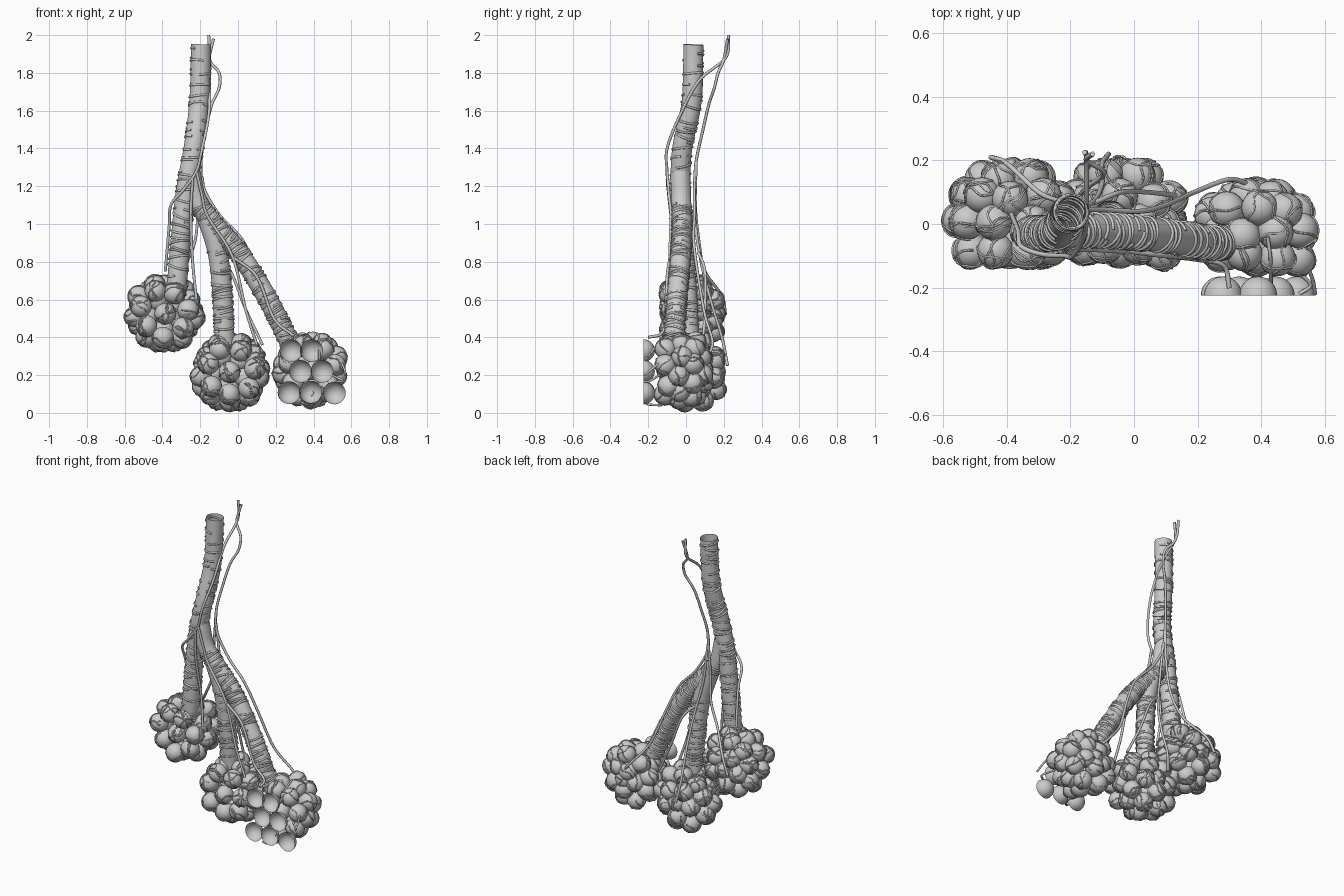
import bpy, bmesh, math, random
from mathutils import Vector, Matrix

if "Cube" in bpy.data.objects:
    bpy.data.objects.remove(bpy.data.objects["Cube"])

random.seed(4)
R = 0.057  # air sac radius


def smooth_path(pts, n=8):
    """Catmull-Rom samples through the given points."""
    p = [Vector(q) for q in pts]
    p = [2 * p[0] - p[1]] + p + [2 * p[-1] - p[-2]]
    out = []
    for i in range(1, len(p) - 2):
        a, b, c, d = p[i - 1:i + 3]
        for k in range(n):
            t = k / n
            out.append(0.5 * (2 * b + (c - a) * t + (2 * a - 5 * b + 4 * c - d) * t * t
                              + (3 * b - a - 3 * c + d) * t ** 3))
    return out + [p[-2]]


def tubes(name, paths, radius, sides=2, caps=True):
    """One mesh object holding a round tube along every path."""
    cu = bpy.data.curves.new(name, 'CURVE')
    cu.dimensions = '3D'
    cu.bevel_depth = radius
    cu.bevel_resolution = sides
    cu.use_fill_caps = caps
    for path in paths:
        sp = cu.splines.new('POLY')
        sp.points.add(len(path) - 1)
        for q, v in zip(sp.points, path):
            q.co = (*v, 1)
    tmp = bpy.data.objects.new(name + "_curve", cu)
    bpy.context.collection.objects.link(tmp)
    dg = bpy.context.evaluated_depsgraph_get()
    me = bpy.data.meshes.new_from_object(tmp.evaluated_get(dg))
    bpy.data.objects.remove(tmp)
    me.shade_smooth()
    ob = bpy.data.objects.new(name, me)
    bpy.context.collection.objects.link(ob)
    return ob


def mesh_object(name, bm):
    me = bpy.data.meshes.new(name)
    bm.to_mesh(me)
    bm.free()
    me.shade_smooth()
    ob = bpy.data.objects.new(name, me)
    bpy.context.collection.objects.link(ob)
    return ob


# Airway tubes: trunk into left branch, then right branch, then middle branch
airways = {
    "main_airway": [(-.195, .04, 1.95), (-.205, .03, 1.65), (-.235, -.02, 1.4),
                    (-.275, -.03, 1.18), (-.305, -.03, .9), (-.325, -.03, .66), (-.34, -.01, .5)],
    "right_airway": [(-.25, -.03, 1.27), (-.215, -.025, 1.12), (-.12, -.02, .99), (-.02, -.025, .88),
                     (.07, -.035, .75), (.17, -.05, .58), (.25, -.06, .42), (.31, -.05, .3)],
    "middle_airway": [(-.17, -.02, 1.05), (-.115, -.01, .88), (-.09, 0, .72), (-.078, .01, .55),
                      (-.07, .02, .36)],
}
for name, pts in airways.items():
    rad = 0.053
    path = smooth_path(pts, 10)
    tubes(name, [path], rad, 8, caps=False)
    # Muscle bands wrapped partly round the airway
    bands = []
    for i in range(1, len(path) - 4):
        if name != "main_airway" and i < 12 or random.random() < .12:
            continue
        t = (path[i + 1] - path[i]).normalized()
        tilt = Vector((random.uniform(-.25, .25), random.uniform(-.25, .25), 0))
        q = (t + tilt).to_track_quat('Z', 'Y')
        a0, span = random.uniform(0, 6.28), random.uniform(2.5, 5.8)
        arc = []
        for k in range(25):
            a = a0 + span * k / 24
            v = q @ Vector((math.cos(a), math.sin(a), 0))
            flat = (v - t * v.dot(t)).length
            arc.append(path[i] + v * (rad / flat))
        bands.append(arc)
    tubes(name + "_muscle_bands", bands, 0.006, 1)


def cluster(name, centre, layers, lines):
    """Grape-like sacs in layers (y, ring radius, count, middle sac) with capillaries."""
    c = Vector(centre)
    balls = []
    for j, (y, r, n, mid) in enumerate(layers):
        if mid:
            balls.append(c + Vector((0, y, 0)))
        for k in range(n):
            a = 2 * math.pi * (k + .5 * (j % 2) + .2) / n
            jit = Vector([random.uniform(-.012, .012) for _ in range(3)])
            jit.z = max(jit.z, -.004)
            balls.append(c + Vector((r * math.cos(a), y, r * 1.02 * math.sin(a))) + jit)
    bm = bmesh.new()
    for b in balls:
        bmesh.ops.create_uvsphere(bm, u_segments=24, v_segments=14, radius=R,
                                  matrix=Matrix.Translation(b))
    mesh_object(name + "_air_sacs", bm)
    # Capillaries wandering over the outer side of each sac
    caps = []
    mid = c + Vector((0, sum(l[0] for l in layers) / len(layers), 0))
    for b in balls:
        out = (b - mid).normalized()
        for _ in range(lines):
            axis = out.cross(Vector([random.gauss(0, 1) for _ in range(3)])).normalized()
            axis = (axis + out * random.uniform(-.5, .5)).normalized()
            side = (out - axis * out.dot(axis)).normalized()
            w, ph = random.uniform(.05, .2), random.uniform(0, 6)
            arc = []
            for k in range(15):
                a = -1.5 + 3 * k / 14
                v = side * math.cos(a) + axis.cross(side) * math.sin(a)
                v += axis * (w * math.sin(4 * a + ph))
                arc.append(b + v.normalized() * (R + .001))
            caps.append(arc)
    tubes(name + "_capillaries", caps, 0.0035, 0)


full = [(-.08, .125, 7, True), (0, .152, 9, False), (.08, .148, 9, False), (.15, .085, 5, True)]
cluster("left", (-.385, 0, .525), full, 4)
cluster("middle", (-.045, 0, .215), full, 4)
cluster("right", (.385, 0, .23),
        [(-.1, .125, 7, True), (-.03, .145, 9, False), (.04, .14, 9, False), (.085, .07, 5, True)], 2)

# Sliced-open sacs at the front of the right cluster
bm = bmesh.new()
for x, z in [(.28, .33), (.39, .33), (.33, .22), (.445, .22), (.27, .107), (.385, .11), (.51, .105)]:
    bmesh.ops.create_uvsphere(bm, u_segments=24, v_segments=14, radius=.06,
                              matrix=Matrix.Translation((x, -.225, z)) @ Matrix.Rotation(math.pi / 2, 4, 'X'))
bmesh.ops.delete(bm, geom=[v for v in bm.verts if v.co.y < -.2255], context='VERTS')
mesh_object("open_air_sacs", bm)

# Blood vessels running down beside the airways to the clusters
tubes("front_vessel", [smooth_path(p) for p in (
    [(-.155, .225, 2), (-.15, .21, 1.88), (-.15, .07, 1.76), (-.155, -.03, 1.58), (-.19, -.1, 1.4),
     (-.22, -.1, 1.28), (-.29, -.095, 1.18), (-.355, -.07, 1.1), (-.365, -.02, .98), (-.385, .03, .75)],
    [(-.22, -.1, 1.28), (-.19, -.09, 1.15), (-.16, -.08, 1.04), (-.03, -.085, .83), (.04, -.08, .55),
     (.1, -.07, .36)],
    [(-.24, -.1, 1.24), (-.25, -.08, 1.05), (-.24, -.04, .8), (-.22, -.05, .6)],
    [(-.02, -.085, .82), (.1, -.1, .72), (.19, -.11, .5), (.28, -.13, .42), (.3, -.2, .4)])], .008)
tubes("back_vessel", [smooth_path(p) for p in (
    [(-.13, .22, 1.98), (-.15, .2, 1.87), (-.1, .17, 1.8), (-.1, .15, 1.72), (-.14, .12, 1.63),
     (-.17, .09, 1.5), (-.195, .055, 1.34), (-.185, .045, 1.2), (-.1, .045, 1.05), (.02, .04, .92),
     (.1, .06, .75), (.19, .1, .52), (.3, .14, .38), (.37, .12, .3)],
    [(-.195, .055, 1.34), (-.21, .05, 1.1), (-.23, .07, .9), (-.3, .1, .75), (-.4, .19, .62), (-.45, .21, .52)],
    [(-.19, .045, 1.25), (-.16, .05, 1.0), (-.12, .08, .8), (-.1, .13, .6), (-.1, .19, .4), (-.08, .22, .25)],
    [(-.13, .065, .85), (-.04, .1, .75), (.04, .1, .55), (.13, .09, .36)])], .008)
# Small vessels threading between the open sacs
tubes("sac_vessels", [smooth_path(p) for p in (
    [(.42, -.04, .42), (.43, -.12, .39), (.43, -.22, .28)],
    [(.53, -.1, .3), (.56, -.17, .24), (.57, -.22, .2)],
    [(.5, -.14, .2), (.555, -.19, .17), (.52, -.22, .165)],
    [(.4, -.13, .04), (.36, -.2, .045), (.33, -.22, .06)])], .006)
